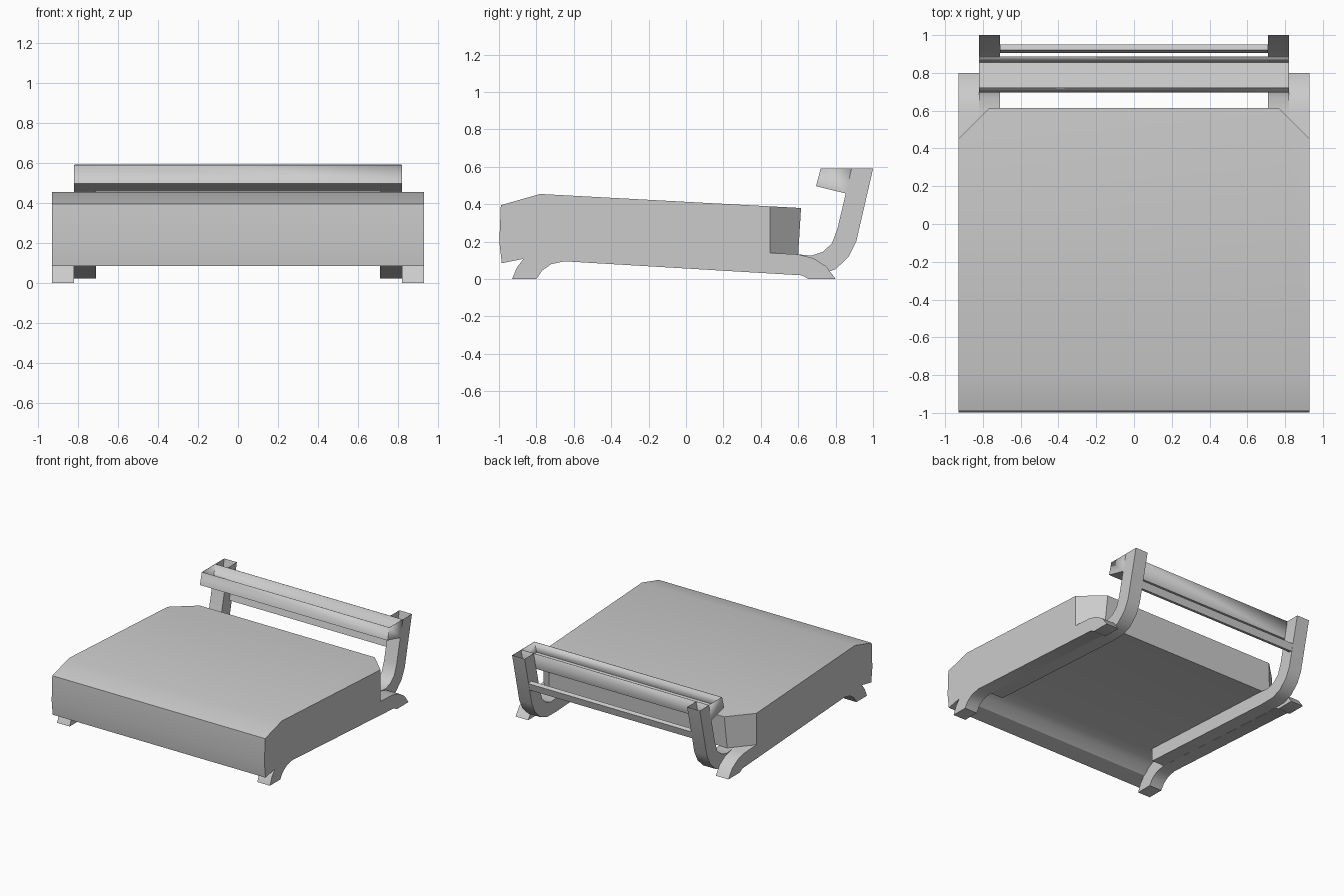
import bpy, bmesh, math
from mathutils import Vector

old = bpy.data.objects.get("Cube")
if old:
    bpy.data.objects.remove(old, do_unlink=True)

grey = bpy.data.materials.new("plain grey")
grey.use_nodes = True
grey.diffuse_color = (0.6, 0.6, 0.6, 1)
grey.node_tree.nodes["Principled BSDF"].inputs["Base Color"].default_value = (0.6, 0.6, 0.6, 1)


def finish(bm, name, angle=30):
    bmesh.ops.recalc_face_normals(bm, faces=bm.faces)
    me = bpy.data.meshes.new(name)
    bm.to_mesh(me)
    bm.free()
    me.materials.append(grey)
    ob = bpy.data.objects.new(name, me)
    bpy.context.collection.objects.link(ob)
    bpy.ops.object.select_all(action='DESELECT')
    ob.select_set(True)
    bpy.context.view_layer.objects.active = ob
    bpy.ops.object.shade_smooth_by_angle(angle=math.radians(angle))
    return ob


def prism(profile, x0, x1):
    """Extrude a (y, z) profile along x."""
    bm = bmesh.new()
    face = bm.faces.new([bm.verts.new((x0, y, z)) for y, z in profile])
    ext = bmesh.ops.extrude_face_region(bm, geom=[face])
    verts = [g for g in ext["geom"] if isinstance(g, bmesh.types.BMVert)]
    bmesh.ops.translate(bm, verts=verts, vec=(x1 - x0, 0, 0))
    bmesh.ops.recalc_face_normals(bm, faces=bm.faces)
    return bm


def remove_top(bm, z):
    """Leave a prism open at its upper rim."""
    top = [f for f in bm.faces if all(v.co.z > z for v in f.verts)]
    bmesh.ops.delete(bm, geom=top, context='FACES_ONLY')


# Seat cushion with chamfered back corners
cushion = prism([(-0.985, 0.085), (-0.998, 0.20), (-0.99, 0.395), (-0.78, 0.455),
                 (0.615, 0.38), (0.60, 0.132), (-0.68, 0.20), (-0.74, 0.188),
                 (-0.80, 0.163), (-0.86, 0.11)], -0.93, 0.93)
for side in (-1, 1):
    cut = bmesh.ops.bisect_plane(
        cushion, geom=cushion.verts[:] + cushion.edges[:] + cushion.faces[:],
        plane_co=(side * 0.93, 0.45, 0), plane_no=Vector((side, 1, 0)), clear_outer=True)
    edges = [e for e in cut["geom_cut"] if isinstance(e, bmesh.types.BMEdge)]
    bmesh.ops.contextual_create(cushion, geom=edges)
finish(cushion, "seat_cushion")

# Runner with curved feet, and the bent arm that carries the back rest
runner = [(-0.93, 0), (-0.905, 0.06), (-0.86, 0.12), (-0.80, 0.163), (-0.74, 0.188),
          (-0.68, 0.20), (0.60, 0.132), (0.68, 0.112), (0.75, 0.068), (0.80, 0),
          (0.655, 0), (0.62, 0.02), (-0.65, 0.095), (-0.72, 0.08), (-0.77, 0.045), (-0.80, 0)]
arm = [(-0.64, 0.095), (0.60, 0.023), (0.72, 0.024), (0.80, 0.053), (0.87, 0.12),
       (0.91, 0.20), (1.0, 0.59), (0.885, 0.59), (0.81, 0.27), (0.78, 0.19),
       (0.73, 0.145), (0.67, 0.125), (0.60, 0.132), (-0.64, 0.198)]
for side, label in ((1, "left"), (-1, "right")):
    finish(prism(runner, side * 0.82, side * 0.93), label + "_runner")
    bm = prism(arm, side * 0.71, side * 0.82)
    remove_top(bm, 0.585)
    finish(bm, label + "_back_arm")

# Open trough along the top of the back rest
bm = prism([(0.72, 0.59), (0.695, 0.497), (0.857, 0.457), (0.887, 0.59)], -0.82, 0.82)
remove_top(bm, 0.585)
trough = finish(bm, "back_rest_trough")
solid = trough.modifiers.new("thickness", 'SOLIDIFY')
solid.thickness = 0.004
solid.offset = -1

# Slim cross bar between the arms
finish(prism([(0.905, 0.325), (0.92, 0.385), (0.95, 0.375), (0.935, 0.318)], -0.71, 0.71),
       "back_cross_bar")
